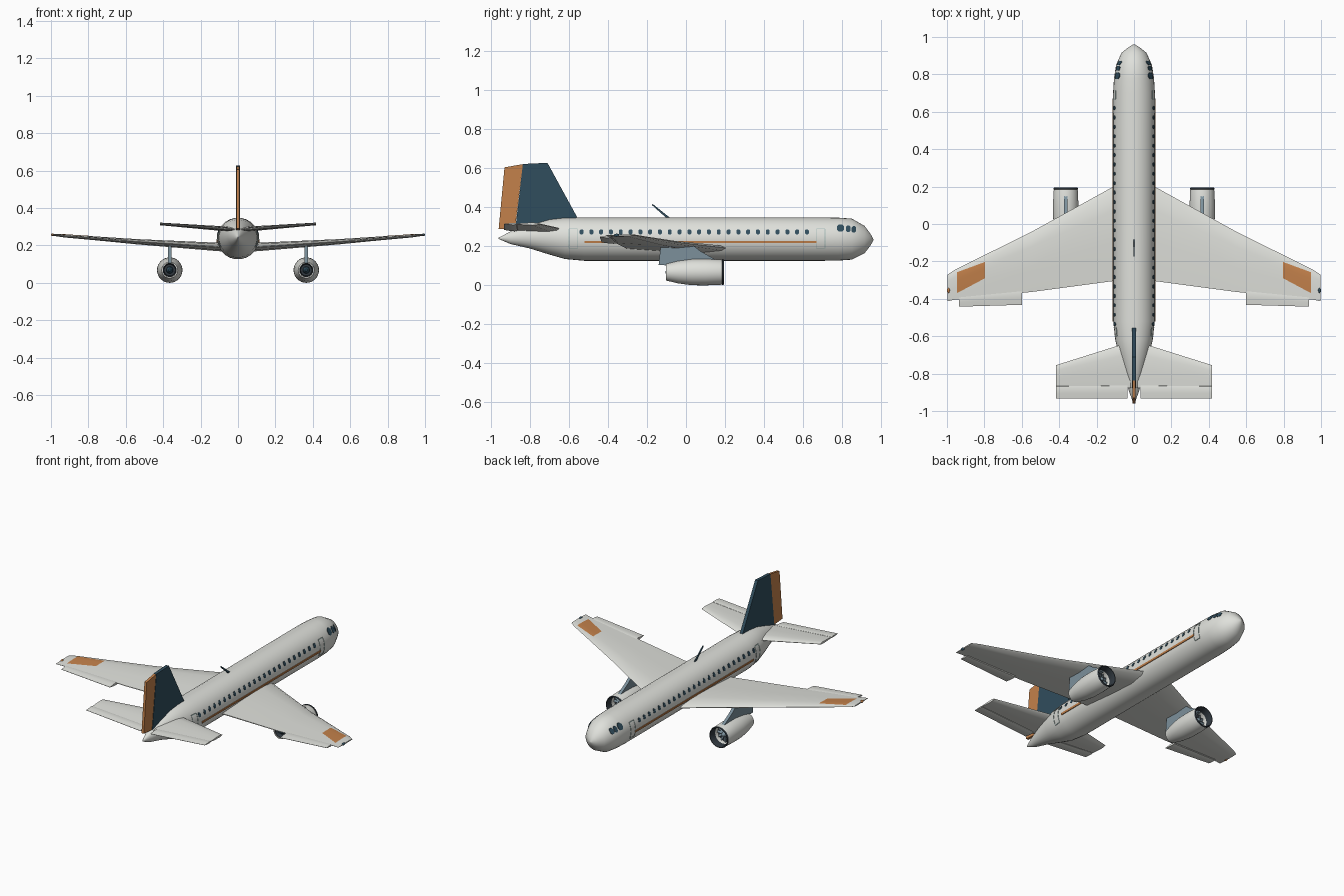
import bpy, bmesh
from math import sin, cos, pi, sqrt, radians
from mathutils import Matrix, Vector

if "Cube" in bpy.data.objects:
    bpy.data.objects.remove(bpy.data.objects["Cube"])


def material(name, rgb):
    m = bpy.data.materials.new(name)
    m.diffuse_color = (*rgb, 1)
    m.use_nodes = True
    m.node_tree.nodes["Principled BSDF"].inputs["Base Color"].default_value = m.diffuse_color
    return m


WHITE = material("body_paint", (0.74, 0.75, 0.71))
NAVY = material("navy", (0.03, 0.075, 0.11))
ORANGE = material("orange", (0.55, 0.22, 0.07))
STEEL = material("pylon_blue", (0.20, 0.28, 0.33))
DARK = material("dark_metal", (0.03, 0.04, 0.05))
PALE = material("door_trim", (0.40, 0.52, 0.50))


def finish(name, bm, mat, angle=35):
    bmesh.ops.recalc_face_normals(bm, faces=bm.faces)
    me = bpy.data.meshes.new(name)
    bm.to_mesh(me)
    bm.free()
    me.materials.append(mat)
    ob = bpy.data.objects.new(name, me)
    bpy.context.collection.objects.link(ob)
    bpy.ops.object.select_all(action='DESELECT')
    ob.select_set(True)
    bpy.context.view_layer.objects.active = ob
    bpy.ops.object.shade_smooth_by_angle(angle=radians(angle))
    return ob


def loft(bm, rings, caps=True):
    vs = [[bm.verts.new(p) for p in r] for r in rings]
    n = len(vs[0])
    for a, b in zip(vs, vs[1:]):
        for i in range(n):
            bm.faces.new((a[i], a[(i + 1) % n], b[(i + 1) % n], b[i]))
    if caps:
        bm.faces.new(vs[0])
        bm.faces.new(vs[-1])


def lathe(name, profile, cx, cz, mat, caps, n=32):
    bm = bmesh.new()
    loft(bm, [[(cx + r * cos(2 * pi * i / n), y, cz + r * sin(2 * pi * i / n))
               for i in range(n)] for y, r in profile], caps)
    return finish(name, bm, mat)


def prism(name, yz, cx, width, mat):
    bm = bmesh.new()
    loft(bm, [[(cx + d, y, z) for y, z in yz] for d in (-width / 2, width / 2)])
    return finish(name, bm, mat)


def lerp_table(table, k):
    for a, b in zip(table, table[1:]):
        if k <= b[0]:
            f = (k - a[0]) / (b[0] - a[0])
            return [p + (q - p) * f for p, q in zip(a, b)]
    return list(table[-1])


# Fuselage: y, centre z, half width, half height
HULL = [(-0.96, .241, .003, .003), (-0.9, .244, .025, .032), (-0.8, .249, .054, .06),
        (-0.7, .248, .082, .09), (-0.62, .241, .1, .106), (-0.52, .237, .111, .111),
        (0.7, .237, .112, .111), (0.78, .237, .107, .11), (0.85, .237, .096, .105),
        (0.915, .235, .067, .070), (0.945, .234, .03, .031), (0.96, .234, .004, .004)]
bm = bmesh.new()
loft(bm, [[(rx * cos(2 * pi * i / 32), y, zc + rz * sin(2 * pi * i / 32)) for i in range(32)]
          for y, zc, rx, rz in HULL])
finish("fuselage", bm, WHITE, 45)


def slab(bm, yz, side, off=0.002):
    """Thin plate that follows the fuselage side."""
    rings = []
    for o in (off, -0.006):
        ring = []
        for y, z in yz:
            _, zc, rx, rz = lerp_table(HULL, y)
            ring.append((side * (rx * sqrt(max(0, 1 - ((z - zc) / rz) ** 2)) + o), y, z))
        rings.append(ring)
    loft(bm, rings)


def rounded(y, z, w, h, c=0.28):
    k = c * w
    a, b = w / 2, h / 2
    return [(y + p, z + q) for p, q in ((a, b - k), (a - k, b), (k - a, b), (-a, b - k),
                                        (-a, k - b), (k - a, -b), (a - k, -b), (a, k - b))]


def rect(y0, y1, z0, z1):
    return [(y0, z0), (y1, z0), (y1, z1), (y0, z1)]


# Cabin windows, cockpit glass, stripes, door outlines on both sides
bm = bmesh.new()
for s in (-1, 1):
    for i in range(24):
        slab(bm, rounded(-0.535 + i * 0.0502, 0.274, 0.02, 0.026), s)
finish("cabin_windows", bm, NAVY)
bm = bmesh.new()
for s in (-1, 1):
    for y, z, w, h in ((.792, .294, .036, .038), (.832, .29, .024, .034), (.86, .287, .022, .032)):
        slab(bm, rounded(y, z, w, h), s, 0.003)
finish("cockpit_windows", bm, NAVY)
bm = bmesh.new()
for s in (-1, 1):
    slab(bm, rect(-0.52, 0.67, 0.216, 0.228), s, 0.004)
finish("side_stripes", bm, ORANGE)
bm = bmesh.new()
for s in (-1, 1):
    for y in (-0.577, 0.69):
        for k in range(5):
            for e in (-0.022, 0.022):
                slab(bm, rect(y + e - .002, y + e + .002, .19 + k * .02, .21 + k * .02), s)
        for z in (.19, .29):
            slab(bm, rect(y - .022, y + .022, z - .002, z + .002), s)
finish("door_outlines", bm, PALE)

# Airfoil surfaces; sections: x, leading y, trailing y, z, thickness
FOIL = [(0, 0), (.05, .28), (.25, .5), (.6, .36), (1, .06)]


def airfoil(name, sections, side, mat):
    ring = FOIL + [(t, -h) for t, h in FOIL[:0:-1]]
    bm = bmesh.new()
    loft(bm, [[(side * x, le + (te - le) * t, z + h * th) for t, h in ring]
              for x, le, te, z, th in sections])
    return finish(name, bm, mat, 30)


WING = [(.05, .23, -.298, .189, .046), (.11, .2, -.305, .192, .045), (.545, -.04, -.363, .22, .028),
        (.96, -.246, -.405, .254, .014), (.996, -.27, -.413, .257, .008)]
FLAP = [(.6, -.35, -.432, .221, .016), (.935, -.385, -.442, .249, .012)]
STAB = [(.02, -.63, -.878, .285, .028), (.418, -.755, -.878, .315, .014)]
ELEV = [(.035, -.86, -.932, .285, .016), (.418, -.865, -.932, .315, .010)]

for s, tag in ((-1, "left"), (1, "right")):
    airfoil(tag + "_wing", WING, s, WHITE)
    airfoil(tag + "_aileron", FLAP, s, WHITE)
    airfoil(tag + "_tailplane", STAB, s, WHITE)
    airfoil(tag + "_elevator", ELEV, s, WHITE)

    # Painted panel following the top of the wing
    bm = bmesh.new()
    rows = []
    for i in range(5):
        x = .797 + .15 * i / 4
        _, le, te, z, th = lerp_table(WING, x)
        row = []
        for j in range(7):
            y0, y1 = -.203 - .055 * i / 4, -.29 - .08 * i / 4
            y = y0 + (y1 - y0) * j / 6
            h = lerp_table(FOIL, (y - le) / (te - le))[1]
            row.append(bm.verts.new((s * x, y, z + h * th + .0015)))
        rows.append(row)
    for a, b in zip(rows, rows[1:]):
        for j in range(6):
            f = bm.faces.new((a[j], a[j + 1], b[j + 1], b[j]))
    panel = finish(tag + "_wing_panel", bm, ORANGE)
    if panel.data.polygons[0].normal.z < 0:
        panel.data.flip_normals()

    # Wingtip light
    bm = bmesh.new()
    bmesh.ops.create_uvsphere(bm, u_segments=12, v_segments=8, radius=1, matrix=
                              Matrix.Translation((s * .992, -.355, .257)) @ Matrix.Diagonal((.008, .015, .008, 1)))
    finish(tag + "_tip_light", bm, NAVY if s > 0 else ORANGE)

    # Engine: shell, intake lip, fan, exhaust, pylon
    cx, cz = s * .365, .068
    lathe(tag + "_nacelle", [(.11, .055), (.18, .057), (.19, .061), (.175, .065), (.1, .068), (.03, .067),
                             (-.04, .058), (-.102, .043), (-.102, .037), (-.06, .036)], cx, cz, WHITE, False)
    lathe(tag + "_intake_lip", [(.15, .0545), (.185, .056), (.194, .06), (.194, .064), (.186, .0665),
                                (.184, .062)], cx, cz, DARK, False)
    lathe(tag + "_fan_disc", [(.105, .056), (.12, .056)], cx, cz, DARK, True)
    lathe(tag + "_spinner", [(.12, .019), (.14, .015), (.155, .007), (.16, .001)], cx, cz, STEEL, True, 20)
    bm = bmesh.new()
    for k in range(12):
        m = (Matrix.Translation((cx, .127, cz)) @ Matrix.Rotation(k * pi / 6, 4, 'Y')
             @ Matrix.Translation((0, 0, .035)) @ Matrix.Rotation(.5, 4, 'Z')
             @ Matrix.Diagonal((.012, .003, .038, 1)))
        bmesh.ops.create_cube(bm, size=1, matrix=m)
    finish(tag + "_fan_blades", bm, STEEL)
    lathe(tag + "_exhaust", [(-.05, .0365), (-.098, .0365), (-.098, .034), (-.07, .03)], cx, cz, DARK, True)
    lathe(tag + "_exhaust_cone", [(-.06, .02), (-.085, .017), (-.105, .006)], cx, cz, NAVY, True, 20)
    prism(tag + "_pylon", [(-.14, .105), (-.13, .2), (.03, .21), (.075, .175), (.155, .13), (.15, .115),
                           (-.06, .1)], cx, .02, STEEL)

# Tail fin, rudder and roof aerial
prism("tail_fin", [(-.55, .335), (-.71, .628), (-.836, .622), (-.877, .27), (-.7, .27)], 0, .02, NAVY)
prism("rudder", [(-.836, .621), (-.93, .605), (-.96, .29), (-.877, .283)], 0, .016, ORANGE)
prism("roof_aerial", [(-.08, .345), (-.172, .418), (-.174, .411), (-.1, .345)], 0, .007, NAVY)
